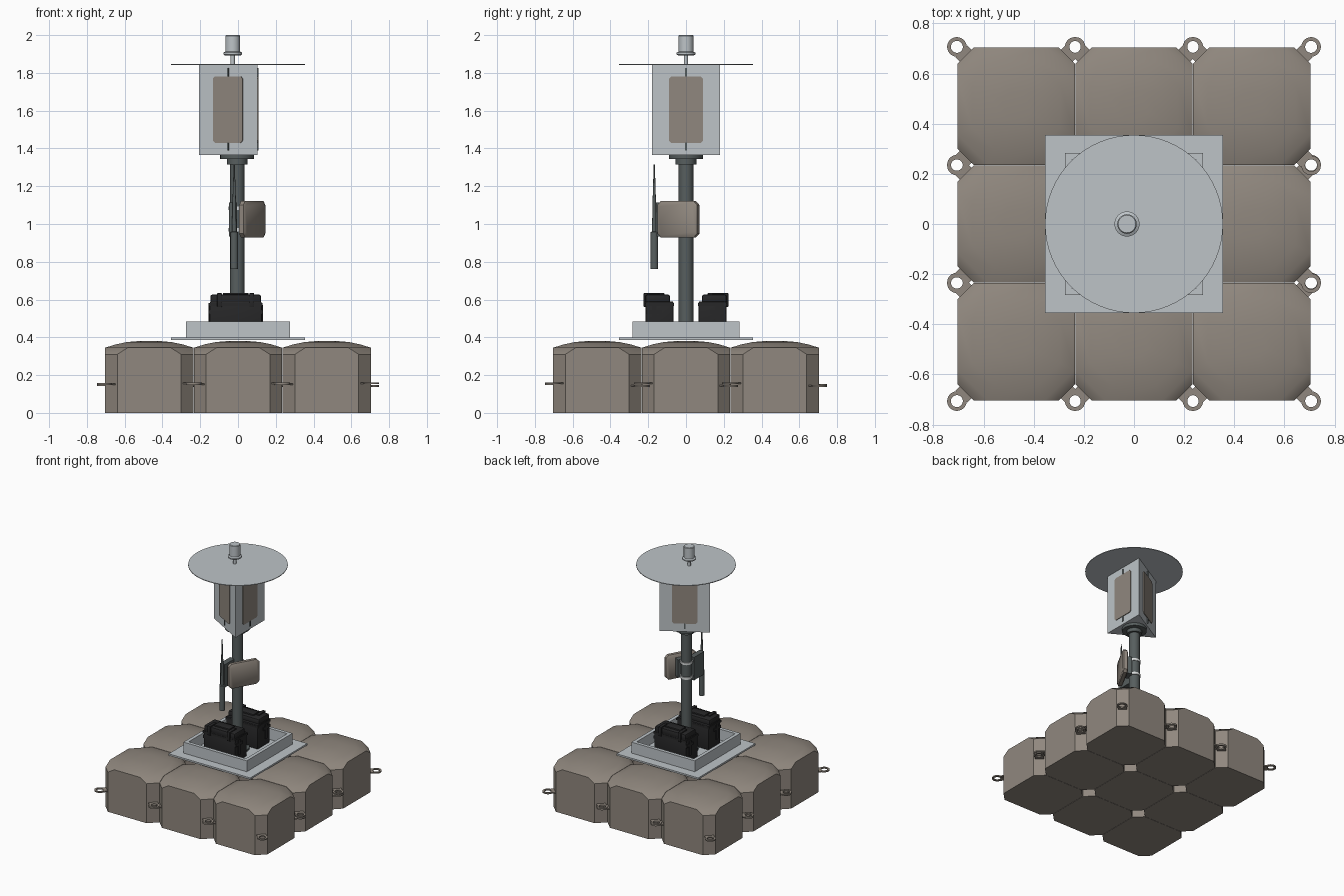
import bpy, bmesh, math
from mathutils import Matrix, Vector

if "Cube" in bpy.data.objects:
    bpy.data.objects.remove(bpy.data.objects["Cube"])


def material(name, rgb):
    m = bpy.data.materials.new(name)
    m.diffuse_color = (*rgb, 1)
    m.use_nodes = True
    m.node_tree.nodes["Principled BSDF"].inputs["Base Color"].default_value = m.diffuse_color
    return m


TAUPE = material("taupe plastic", (0.28, 0.245, 0.21))
LIGHT = material("light grey metal", (0.51, 0.55, 0.575))
DARK = material("dark grey metal", (0.095, 0.112, 0.112))
BLACK = material("black plastic", (0.02, 0.02, 0.021))
WHITE = material("pale clamp metal", (0.68, 0.7, 0.7))


def finish(name, bm, mat, matrix=None):
    bmesh.ops.recalc_face_normals(bm, faces=bm.faces)
    me = bpy.data.meshes.new(name)
    bm.to_mesh(me)
    bm.free()
    me.materials.append(mat)
    me.shade_smooth()
    me.set_sharp_from_angle(angle=math.radians(30))
    ob = bpy.data.objects.new(name, me)
    bpy.context.collection.objects.link(ob)
    if matrix is not None:
        ob.matrix_world = matrix
    return ob


def copy(ob, name, matrix):
    c = bpy.data.objects.new(name, ob.data)
    bpy.context.collection.objects.link(c)
    c.matrix_world = matrix
    return c


def loft(name, rings, mat, matrix=None):
    """Join rings of equal point count and cap both ends."""
    bm = bmesh.new()
    loops = [[bm.verts.new(p) for p in r] for r in rings]
    n = len(rings[0])
    for a, b in zip(loops, loops[1:]):
        for i in range(n):
            bm.faces.new((a[i], a[(i + 1) % n], b[(i + 1) % n], b[i]))
    bm.faces.new(loops[0][::-1])
    bm.faces.new(loops[-1])
    return finish(name, bm, mat, matrix)


def ring(r, z, x=0, y=0, n=32):
    return [(x + r * math.cos(2 * math.pi * i / n), y + r * math.sin(2 * math.pi * i / n), z) for i in range(n)]


def turned(name, profile, mat, x=0, y=0, n=32):
    return loft(name, [ring(r, z, x, y, n) for r, z in profile], mat)


def chamfered(hx, hy, c, z):
    q = [(hx, hy - c), (hx - c, hy), (c - hx, hy), (-hx, hy - c),
         (-hx, c - hy), (c - hx, -hy), (hx - c, -hy), (hx, c - hy)]
    return [(x, y, z) for x, y in q]


def box(name, lo, hi, mat, bevel=0, matrix=None):
    lo, hi = Vector(lo), Vector(hi)
    bm = bmesh.new()
    bmesh.ops.create_cube(bm, size=1, matrix=Matrix.Translation((lo + hi) / 2) @ Matrix.Diagonal((*(hi - lo), 1)))
    if bevel:
        bmesh.ops.bevel(bm, geom=bm.edges[:], offset=bevel, segments=2, profile=0.5, affect='EDGES')
    return finish(name, bm, mat, matrix)


def tube(name, outer, inner, z0, z1, mat, matrix=None):
    """Hollow wall between two outlines with the same point count."""
    bm = bmesh.new()
    L = [[bm.verts.new((p[0], p[1], z)) for p in o]
         for o, z in ((outer, z0), (outer, z1), (inner, z1), (inner, z0))]
    n = len(outer)
    for k in range(4):
        a, b = L[k], L[(k + 1) % 4]
        for i in range(n):
            bm.faces.new((a[i], a[(i + 1) % n], b[(i + 1) % n], b[i]))
    return finish(name, bm, mat, matrix)


# Nine floats with domed tops, each with four corner lugs
H, P = 0.234, 0.47
rings = [chamfered(H, H, 0.065, 0), chamfered(H, H, 0.065, 0.31), chamfered(H, H, 0.12, 0.345)]
rings += [chamfered(H * s, H * s, 0.12 * s, z) for s, z in ((0.75, 0.363), (0.5, 0.375), (0.25, 0.38))]
float_0 = lug_0 = neck_0 = None
for i in range(9):
    base = Matrix.Translation(((i % 3 - 1) * P, (i // 3 - 1) * P, 0))
    if float_0 is None:
        float_0 = loft("float_0", rings, TAUPE, base)
    else:
        copy(float_0, f"float_{i}", base)
    for k in range(4):
        m = base @ Matrix.Rotation(math.pi / 4 + k * math.pi / 2, 4, 'Z') @ \
            Matrix.Translation((0.2365 * math.sqrt(2), 0, 0.138 + 0.005 * k))
        if lug_0 is None:
            lug_0 = tube("lug_ring", ring(0.039, 0, n=24), ring(0.024, 0, n=24), 0, 0.009, TAUPE, m)
            neck_0 = box("lug_neck", (-0.07, -0.033, 0.0005), (-0.025, 0.033, 0.0085), TAUPE, 0, m)
        else:
            copy(lug_0, "lug_ring", m)
            copy(neck_0, "lug_neck", m)

# Deck plate and open tray
box("deck_plate", (-0.355, -0.355, 0.385), (0.355, 0.355, 0.398), LIGHT)
rect = lambda x, y: [(-x, -y), (x, -y), (x, y), (-x, y)]
tube("tray_wall", rect(0.275, 0.284), rect(0.248, 0.257), 0.396, 0.484, LIGHT)

# Pole with base collar and head flange
turned("pole", [(0.085, 0.398), (0.085, 0.412), (0.039, 0.412), (0.039, 1.315),
                (0.055, 1.315), (0.055, 1.343), (0.09, 1.343), (0.09, 1.366)], DARK, -0.004)

# Two battery cases, mirrored front to back
for s, nm in ((-1, "front"), (1, "back")):
    def case(part, x0, x1, y0, y1, z0, z1, bev=0):
        a, b = sorted((s * y0, s * y1))
        box(f"{nm}_battery_{part}", (x0, a, z0), (x1, b, z1), BLACK, bev)
    case("body", -0.15, 0.126, 0.066, 0.215, 0.398, 0.59, 0.008)
    case("lid", -0.146, 0.122, 0.085, 0.215, 0.58, 0.626, 0.01)
    case("band", -0.155, 0.13, 0.064, 0.218, 0.565, 0.582)
    for x in (-0.11, 0.06):
        case("latch", x, x + 0.025, 0.14, 0.224, 0.56, 0.634, 0.003)
    case("handle", -0.08, 0.055, 0.115, 0.185, 0.62, 0.636, 0.004)
    for x in (-0.156, 0.122):
        case("end_rib_upright", x, x + 0.01, 0.155, 0.18, 0.45, 0.57)
        case("end_rib_cross", x, x + 0.01, 0.128, 0.212, 0.523, 0.545)

# Tilted radio box on the pole with clamps
M = Matrix.Translation((0.075, -0.04, 1.025)) @ Matrix.Rotation(math.radians(-29), 4, 'Z')
R = []
for x, d in ((-0.02, 0.01), (-0.012, 0), (0.013, 0), (0.021, 0.01)):
    R.append([(x, p[0], p[1]) for p in chamfered(0.12 - d, 0.096 - d, 0.02, 0)])
loft("radio_box", R, TAUPE, M)
box("radio_mount", (-0.06, -0.025, -0.07), (-0.015, 0.05, 0.07), DARK, 0, M)
for z in (0.96, 1.075):
    turned("pole_clamp", [(0.045, z), (0.045, z + 0.018)], WHITE, -0.004)

# Whip antenna and its bracket
box("antenna_bracket", (-0.048, -0.158, 0.935), (-0.006, -0.03, 1.115), DARK)
turned("whip_antenna", [(0.021, 0.762), (0.021, 0.957), (0.012, 0.96), (0.009, 1.12), (0.003, 1.316)],
       DARK, -0.02, -0.168, 16)

# Three-sided head with one panel on each face
tri = [(0.103, -0.179), (0.103, 0.179), (-0.207, 0)]
loft("head_housing", [[(x, y, z) for x, y in tri] for z in (1.365, 1.842)], LIGHT)
for k in range(3):
    M = Matrix.Rotation(k * 2 * math.pi / 3, 4, 'Z')
    M = Matrix.Translation((-0.0003, 0, 0)) @ M
    loft("panel", [[(x, p[0], p[1] + 1.606) for p in chamfered(0.09, 0.176, 0.012, 0)]
                   for x in (0.1, 0.1085)], TAUPE, M)
    for z0, z1 in ((1.782, 1.825), (1.388, 1.432)):
        box("panel_clip", (0.1, -0.005, z0), (0.109, 0.005, z1), DARK, 0, M)

# Roof disc and beacon on top
turned("roof_disc", [(0.355, 1.841), (0.355, 1.846)], LIGHT, 0, 0, 64)
turned("beacon", [(0.011, 1.845), (0.011, 1.893), (0.043, 1.893), (0.05, 1.898), (0.05, 1.907),
                  (0.039, 1.913), (0.039, 1.996), (0.035, 2.0)], LIGHT, -0.028)
